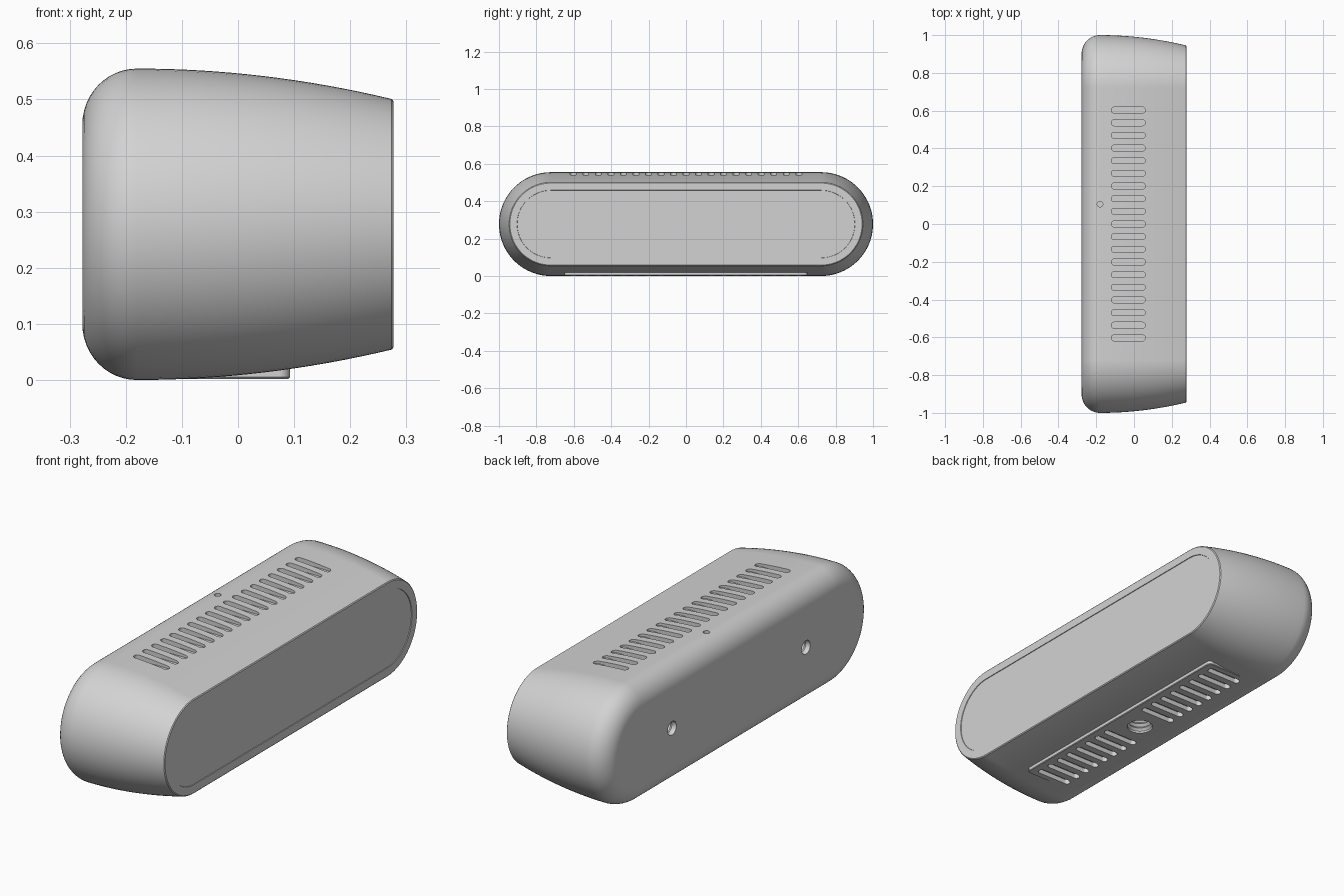
import bpy, bmesh, math
from mathutils import Matrix, Vector

if "Cube" in bpy.data.objects:
    bpy.data.objects.remove(bpy.data.objects["Cube"])

grey = bpy.data.materials.new("plain_grey")
grey.use_nodes = True
COLOUR = (0.65, 0.65, 0.65, 1)
grey.diffuse_color = COLOUR
grey.node_tree.nodes["Principled BSDF"].inputs["Base Color"].default_value = COLOUR

# Turns a loft's own x, y, z into world y, z, x
SIDEWAYS = Matrix(((0, 0, 1, 0), (1, 0, 0, 0), (0, 1, 0, 0), (0, 0, 0, 1)))


def loft(bm, stations, hx=0, hy=0, place=Matrix(), steps=8):
    """Loft rounded rectangles: (height, corner radius) per station."""
    rings = []
    for h, r in stations:
        ring = []
        for q, (sx, sy) in enumerate(((1, 1), (-1, 1), (-1, -1), (1, -1))):
            for i in range(steps + 1):
                a = (q + i / steps) * math.pi / 2
                p = Vector((sx * hx + r * math.cos(a), sy * hy + r * math.sin(a), h))
                ring.append(bm.verts.new(place @ p))
        rings.append(ring)
    n = len(rings[0])
    for a, b in zip(rings, rings[1:]):
        for i in range(n):
            j = (i + 1) % n
            bm.faces.new((a[i], a[j], b[j], b[i]))
    bm.faces.new(rings[0][::-1])
    bm.faces.new(rings[-1])


def finish(bm, name):
    bmesh.ops.remove_doubles(bm, verts=bm.verts, dist=1e-5)
    bmesh.ops.recalc_face_normals(bm, faces=bm.faces)
    mesh = bpy.data.meshes.new(name)
    bm.to_mesh(mesh)
    bm.free()
    mesh.materials.append(grey)
    ob = bpy.data.objects.new(name, mesh)
    bpy.context.collection.objects.link(ob)
    return ob


def combine(target, other, operation):
    mod = target.modifiers.new(operation.lower(), "BOOLEAN")
    mod.object, mod.operation, mod.solver = other, operation, "EXACT"
    bpy.context.view_layer.objects.active = target
    bpy.ops.object.modifier_apply(modifier=mod.name)
    bpy.data.objects.remove(other)


def thread(depth, radius, turns):
    """Stations of a ridged screw hole, starting outside the surface."""
    stations = [(-0.03, radius)]
    for i in range(turns):
        h = depth * (i + 0.5) / turns
        stations += [(h, radius), (h + depth / turns / 2, radius * 0.82)]
    return stations


# Housing: rounded back, bulging sides, recessed front panel
stations = []
for i in range(13):
    t = i / 12 * math.pi / 2
    stations.append((-0.18 - 0.0975 * math.cos(t), 0.1775 + 0.1 * math.sin(t)))
for i in range(1, 17):
    d = 0.454 * i / 16
    stations.append((-0.18 + d, 0.2775 - 0.263 * d * d))
stations += [(0.2775, 0.219), (0.2775, 0.181), (0.2745, 0.18)]
bm = bmesh.new()
loft(bm, stations, hx=0.7225, place=Matrix.Translation((0, 0, 0.2775)) @ SIDEWAYS, steps=20)
housing = finish(bm, "housing")

# Foot pad under the housing
bm = bmesh.new()
loft(bm, [(0.002, 0.017), (0.005, 0.02), (0.1, 0.02)], 0.1165, 0.63,
     Matrix.Translation((-0.0435, 0, 0)))
combine(housing, finish(bm, "foot_pad"), "UNION")

# Vent slots above and below, leaving room for the mount below
bm = bmesh.new()
for k in range(-9, 10):
    place = Matrix.Translation((-0.03, k * 0.067, 0))
    loft(bm, [(0.53, 0.016), (0.6, 0.016)], hx=0.074, place=place)
    if abs(k) > 1:
        loft(bm, [(-0.03, 0.016), (0.024, 0.016)], hx=0.074, place=place)

# Pinhole on top, threaded mount below, two threaded holes in the back
loft(bm, [(0.52, 0.015), (0.6, 0.015)], place=Matrix.Translation((-0.18, 0.105, 0)))
loft(bm, thread(0.09, 0.058, 4), place=Matrix.Translation((-0.035, 0, 0)))
for side in (-1, 1):
    loft(bm, thread(0.08, 0.032, 4),
         place=Matrix.Translation((-0.2775, side * 0.5, 0.2775)) @ SIDEWAYS)
combine(housing, finish(bm, "cutters"), "DIFFERENCE")

# Smooth surfaces with crisp edges
bpy.ops.object.select_all(action="DESELECT")
housing.select_set(True)
bpy.context.view_layer.objects.active = housing
bpy.ops.object.shade_smooth_by_angle(angle=math.radians(30))
weighted = housing.modifiers.new("weighted_normals", "WEIGHTED_NORMAL")
weighted.keep_sharp = True
